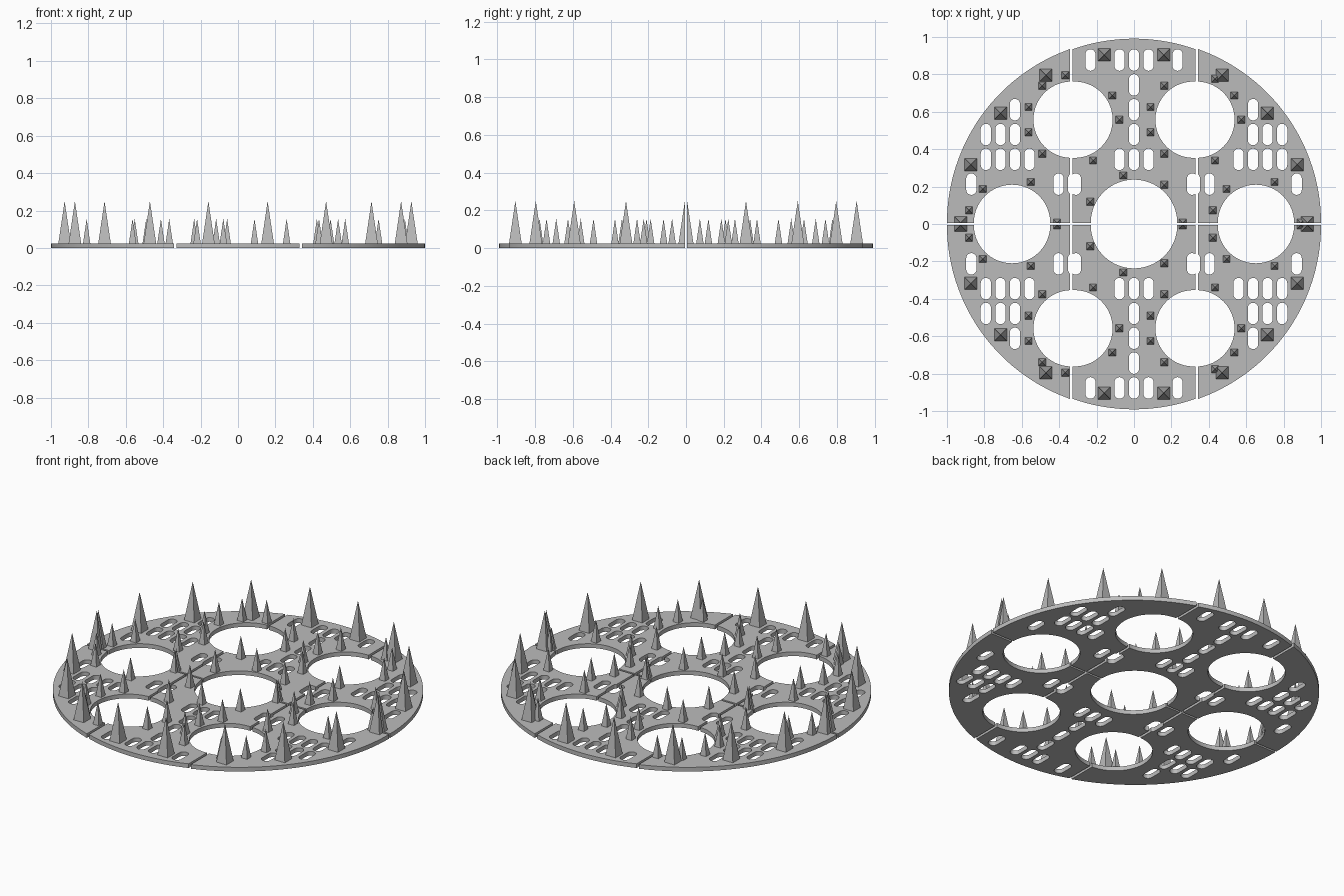
import bpy, bmesh, math

if "Cube" in bpy.data.objects:
    bpy.data.objects.remove(bpy.data.objects["Cube"])

R, T = 0.985, 0.025            # disc radius, plate thickness
SEAM = 0.328                   # x position of the two cross seams
GAP_X, GAP_Y = 0.015, 0.006    # how far the panels move apart
HOLE_D, HOLE_R = 0.637, 0.204  # ring of six holes
STEP_X, STEP_Y, Y0 = 0.0777, 0.1327, 0.207  # slot grid

grey = bpy.data.materials.new("grey")
grey.diffuse_color = (0.5, 0.5, 0.5, 1)
grey.use_nodes = True
grey.node_tree.nodes["Principled BSDF"].inputs["Base Color"].default_value = grey.diffuse_color


def circle(cx, cy, r, n=96):
    return [(cx + r * math.cos(2 * math.pi * i / n),
             cy + r * math.sin(2 * math.pi * i / n)) for i in range(n)]


def capsule(cx, cy, r=0.0275, half=0.03, n=10):
    pts = []
    for start, dy in ((0, half), (math.pi, -half)):
        for i in range(n + 1):
            a = start + math.pi * i / n
            pts.append((cx + r * math.cos(a), cy + dy + r * math.sin(a)))
    return pts


# Outline, round holes and slots of the whole disc
hole_centres = [(HOLE_D * math.cos(math.radians(60 * k)),
                 HOLE_D * math.sin(math.radians(60 * k))) for k in range(6)]
loops = [circle(0, 0, R, 144), circle(0, 0, 0.231)]
loops += [circle(x, y, HOLE_R) for x, y in hole_centres]
cells = [(0, 5), (1, 5), (3, 5), (0, 4), (0, 3), (0, 2), (0, 1), (1, 1),
         (8, 3), (8, 2), (9, 2), (10, 2), (7, 1), (8, 1), (9, 1), (10, 1),
         (11, 0), (5, 0), (4, 0)]
slots = [(sx * i * STEP_X, sy * (Y0 + j * STEP_Y))
         for i, j in cells for sx in ((1, -1) if i else (1,)) for sy in (1, -1)]
loops += [capsule(x, y) for x, y in slots]

# Filled and extruded flat curve gives the perforated plate
curve = bpy.data.curves.new("plate_outline", 'CURVE')
curve.dimensions = '2D'
curve.fill_mode = 'BOTH'
curve.extrude = T / 2
for pts in loops:
    s = curve.splines.new('POLY')
    s.points.add(len(pts) - 1)
    for p, (x, y) in zip(s.points, pts):
        p.co = (x, y, 0, 1)
    s.use_cyclic_u = True
tmp = bpy.data.objects.new("plate_outline", curve)
bpy.context.collection.objects.link(tmp)
dg = bpy.context.evaluated_depsgraph_get()
plate = bpy.data.meshes.new_from_object(tmp.evaluated_get(dg))
bpy.data.objects.remove(tmp)

disc = bmesh.new()
disc.from_mesh(plate)
bmesh.ops.translate(disc, verts=disc.verts, vec=(0, 0, T / 2))
bmesh.ops.remove_doubles(disc, verts=disc.verts, dist=1e-5)


def spike(x, y, half, top):
    """Square pyramid standing on the plate."""
    base = [disc.verts.new((x + sx * half, y + sy * half, T - 0.004))
            for sx, sy in ((-1, -1), (1, -1), (1, 1), (-1, 1))]
    tip = disc.verts.new((x, y, top))
    disc.faces.new(base[::-1])
    for i in range(4):
        disc.faces.new((base[i], base[(i + 1) % 4], tip))


# Tall spikes along the rim
for k in range(18):
    a = math.radians(20 * k)
    spike(0.912 * math.cos(a), 0.912 * math.sin(a), 0.034, 0.25)
# Short spikes round the centre hole
for k in range(7):
    a = 2 * math.pi * k / 7
    spike(0.26 * math.cos(a), 0.26 * math.sin(a), 0.02, 0.156)
# Short spikes round the six holes, left out where a slot is too close
for cx, cy in hole_centres:
    for k in range(11):
        a = 2 * math.pi * k / 11
        x, y = cx + 0.24 * math.cos(a), cy + 0.24 * math.sin(a)
        if any(abs(x - u) < 0.055 and abs(y - v) < 0.11 for u, v in slots):
            continue
        spike(x, y, 0.02, 0.156)
bmesh.ops.recalc_face_normals(disc, faces=disc.faces)


def cut(bm, co, outward):
    """Remove everything past a plane and close the cut."""
    bmesh.ops.bisect_plane(bm, geom=bm.verts[:] + bm.edges[:] + bm.faces[:],
                           dist=1e-5, plane_co=co, plane_no=outward,
                           clear_outer=True)
    rim = [e for e in bm.edges if e.is_boundary]
    bmesh.ops.holes_fill(bm, edges=rim, sides=0)


# Six panels, cut from the disc and moved apart
for col, name in ((-1, "left"), (0, "centre"), (1, "right")):
    for row, side in ((-1, "front"), (1, "back")):
        bm = disc.copy()
        cut(bm, (0, 0, 0), (0, -row, 0))
        if col:
            cut(bm, (col * SEAM, 0, 0), (-col, 0, 0))
        else:
            cut(bm, (SEAM, 0, 0), (1, 0, 0))
            cut(bm, (-SEAM, 0, 0), (-1, 0, 0))
        bmesh.ops.translate(bm, verts=bm.verts,
                            vec=(col * GAP_X, row * GAP_Y, 0))
        bmesh.ops.recalc_face_normals(bm, faces=bm.faces)
        label = f"{name}_{side}_panel"
        me = bpy.data.meshes.new(label)
        bm.to_mesh(me)
        bm.free()
        me.materials.clear()
        me.materials.append(grey)
        ob = bpy.data.objects.new(label, me)
        bpy.context.collection.objects.link(ob)
        bpy.ops.object.select_all(action='DESELECT')
        ob.select_set(True)
        bpy.context.view_layer.objects.active = ob
        bpy.ops.object.shade_smooth_by_angle(angle=math.radians(30))
disc.free()
bpy.data.meshes.remove(plate)
